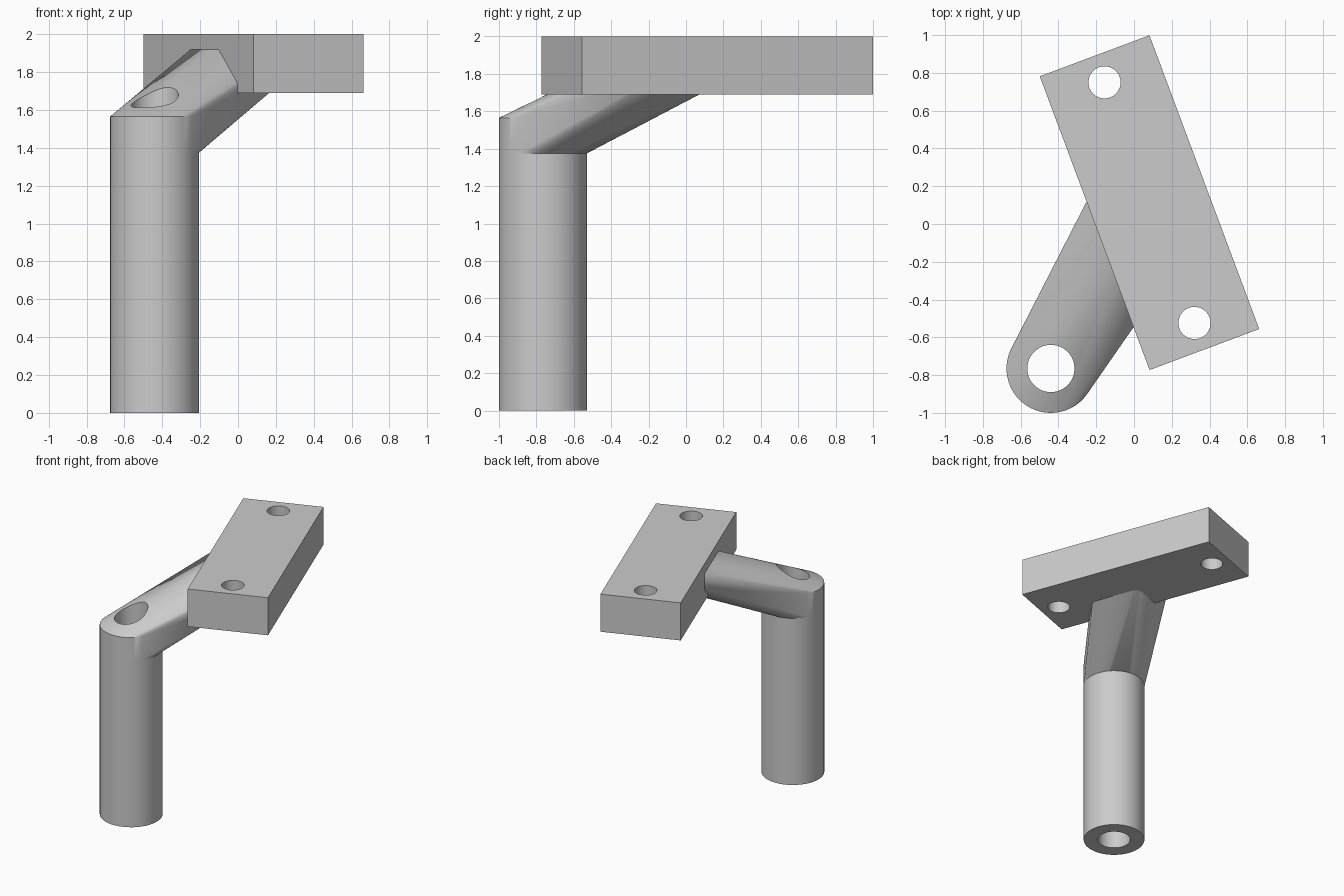
import bpy, bmesh, math
from mathutils import Matrix, Vector

old = bpy.data.objects.get("Cube")
if old:
    bpy.data.objects.remove(old, do_unlink=True)

grey = bpy.data.materials.new("plain grey")
grey.use_nodes = True
grey.diffuse_color = (0.6, 0.6, 0.6, 1)
grey.node_tree.nodes["Principled BSDF"].inputs["Base Color"].default_value = (0.6, 0.6, 0.6, 1)

TURN = Matrix.Rotation(math.radians(20.5), 4, 'Z')
POST = Vector((-0.44, -0.765, 0))
POST_R, BORE_R, BOLT_R = 0.235, 0.125, 0.085
ARM_LOW, ARM_HIGH = 1.375, 1.565


def make_object(name, bm):
    bmesh.ops.recalc_face_normals(bm, faces=bm.faces[:])
    mesh = bpy.data.meshes.new(name)
    bm.to_mesh(mesh)
    bm.free()
    mesh.materials.append(grey)
    obj = bpy.data.objects.new(name, mesh)
    bpy.context.collection.objects.link(obj)
    return obj


def add_cylinder(bm, centre, radius, low, high):
    place = Matrix.Translation((centre.x, centre.y, (low + high) / 2))
    bmesh.ops.create_cone(bm, cap_ends=True, segments=64, radius1=radius,
                          radius2=radius, depth=high - low, matrix=place)


def add_box(bm, centre, size):
    # Box lined up with the turned mounting bar
    place = Matrix.Translation(centre) @ TURN @ Matrix.Diagonal((*size, 1))
    bmesh.ops.create_cube(bm, size=1, matrix=place)


def drill(obj, centre, radius):
    bm = bmesh.new()
    add_cylinder(bm, centre, radius, -0.5, 2.5)
    cutter = make_object("hole_cutter", bm)
    cutter.hide_render = True
    mod = obj.modifiers.new("hole", 'BOOLEAN')
    mod.operation = 'DIFFERENCE'
    mod.solver = 'EXACT'
    mod.object = cutter
    bpy.context.view_layer.objects.active = obj
    bpy.ops.object.modifier_apply(modifier=mod.name)
    bpy.data.objects.remove(cutter, do_unlink=True)


# Hollow upright post
bm = bmesh.new()
add_cylinder(bm, POST, POST_R, 0, ARM_LOW)
post = make_object("post", bm)
drill(post, POST, BORE_R)

# Sloping arm: hull between the post's end and a block inside the bar
bm = bmesh.new()
add_cylinder(bm, POST, POST_R, ARM_LOW, ARM_HIGH)
block = TURN @ Vector((0.037, 0.007, 0))
add_box(bm, (block.x, block.y, 1.868), (0.414, 0.427, 0.125))
hull = bmesh.ops.convex_hull(bm, input=bm.verts[:])
spare = {v for v in hull["geom_interior"] + hull["geom_unused"]
         if isinstance(v, bmesh.types.BMVert)}
bmesh.ops.delete(bm, geom=list(spare), context='VERTS')
# Drop any original caps left inside the hull
shell = {g for g in hull["geom"] if g.is_valid and isinstance(g, bmesh.types.BMFace)}
inner = [f for f in bm.faces if f not in shell and any(len(e.link_faces) > 2 for e in f.edges)]
bmesh.ops.delete(bm, geom=inner, context='FACES')
bmesh.ops.dissolve_limit(bm, angle_limit=0.002, verts=bm.verts[:], edges=bm.edges[:])
arm = make_object("arm", bm)
drill(arm, POST, BORE_R)

# Mounting bar with a bolt hole at each end
bm = bmesh.new()
middle = Vector((0.082, 0.113, 1.845))
add_box(bm, middle, (0.62, 1.66, 0.31))
bar = make_object("mounting_bar", bm)
for side in (-1, 1):
    drill(bar, middle + TURN @ Vector((0, side * 0.68, 0)), BOLT_R)

# Smooth round walls, crisp edges
bpy.ops.object.select_all(action='DESELECT')
for obj in (post, arm, bar):
    obj.select_set(True)
bpy.context.view_layer.objects.active = post
bpy.ops.object.shade_smooth_by_angle(angle=math.radians(25))
